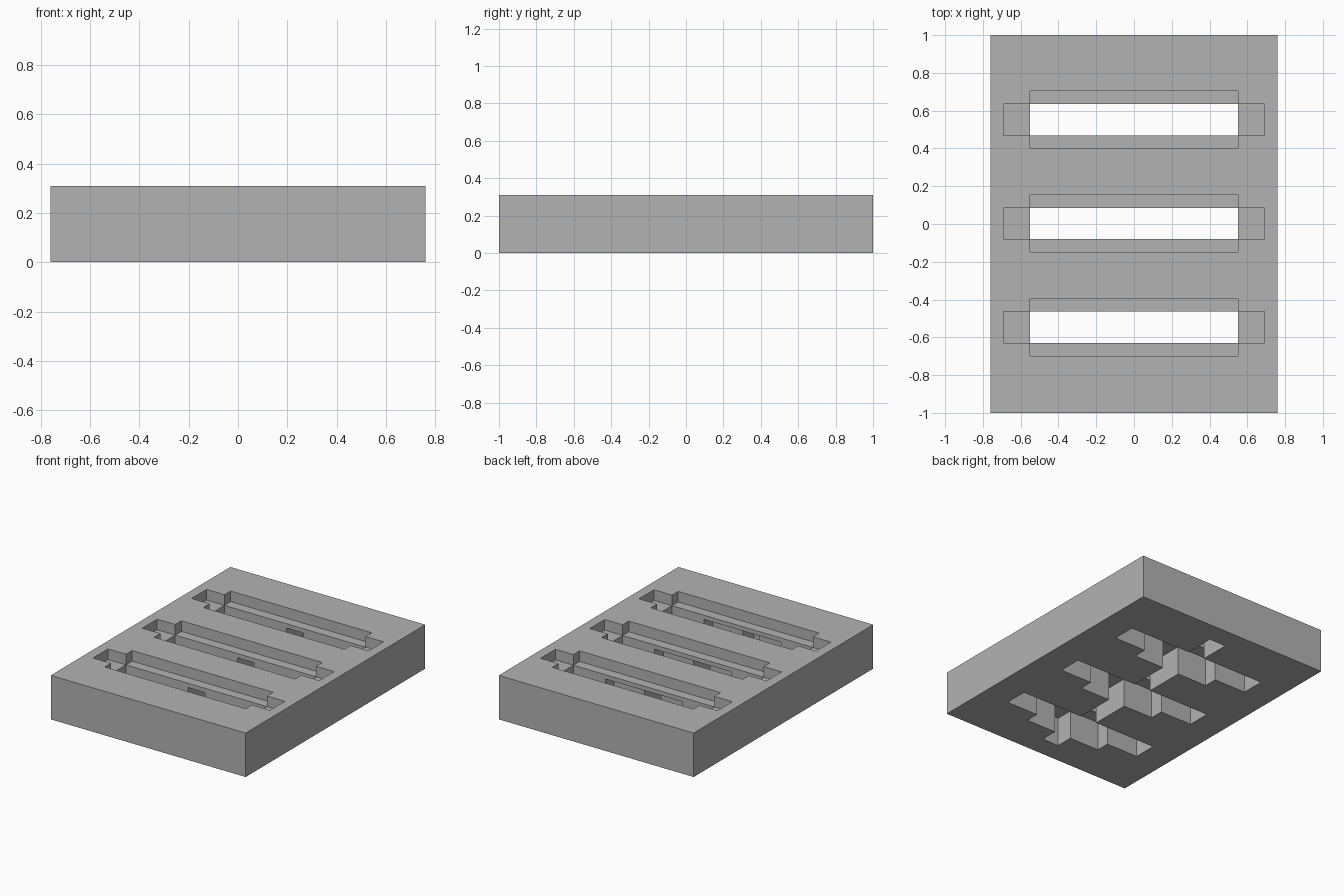
import bpy

if "Cube" in bpy.data.objects:
    bpy.data.objects.remove(bpy.data.objects["Cube"])

HX, HY, H = 0.76, 1.0, 0.31      # half width, half length, height
RECESS_Z = 0.235                 # floor of the top recesses
CHANNEL_Z = 0.205                # ceiling of the underside channels


def box(name, x0, x1, y0, y1, z0, z1):
    """Axis-aligned box between two corners."""
    bpy.ops.mesh.primitive_cube_add(
        size=1, location=((x0 + x1) / 2, (y0 + y1) / 2, (z0 + z1) / 2))
    ob = bpy.context.object
    ob.name = name
    ob.scale = (x1 - x0, y1 - y0, z1 - z0)
    bpy.ops.object.transform_apply(location=True, rotation=False, scale=True)
    return ob


# main slab
slab = box("slotted_block", -HX, HX, -HY, HY, 0, H)
grey = bpy.data.materials.new("mid grey")
grey.diffuse_color = (0.45, 0.45, 0.45, 1)
grey.use_nodes = True
grey.node_tree.nodes["Principled BSDF"].inputs["Base Color"].default_value = grey.diffuse_color
slab.data.materials.append(grey)


def cut(name, *bounds):
    """Subtract a box from the slab, then drop the cutter."""
    cutter = box(name, *bounds)
    cutter.hide_render = True
    mod = slab.modifiers.new(name, 'BOOLEAN')
    mod.operation = 'DIFFERENCE'
    mod.solver = 'EXACT'
    mod.object = cutter
    bpy.context.view_layer.objects.active = slab
    bpy.ops.object.modifier_apply(modifier=name)
    bpy.data.objects.remove(cutter, do_unlink=True)


# three through slots with a cross-shaped recess on top
# and a wider pocket on the front side of the underside
for i in (-1, 0, 1):
    c = 0.003 + i * 0.549
    cut("through_slot", -0.55, 0.55, c - 0.083, c + 0.083, -0.1, H + 0.1)
    cut("recess_wide", -0.55, 0.55, c - 0.152, c + 0.152, RECESS_Z, H + 0.12)
    cut("recess_long", -0.69, 0.69, c - 0.083, c + 0.083, RECESS_Z, H + 0.14)
    cut("pocket", -0.30, 0.30, c - 0.18, c, -0.12, CHANNEL_Z)

# underside channel linking the slots
cut("channel", -0.065, 0.065, -0.85, 0.85, -0.14, CHANNEL_Z)
